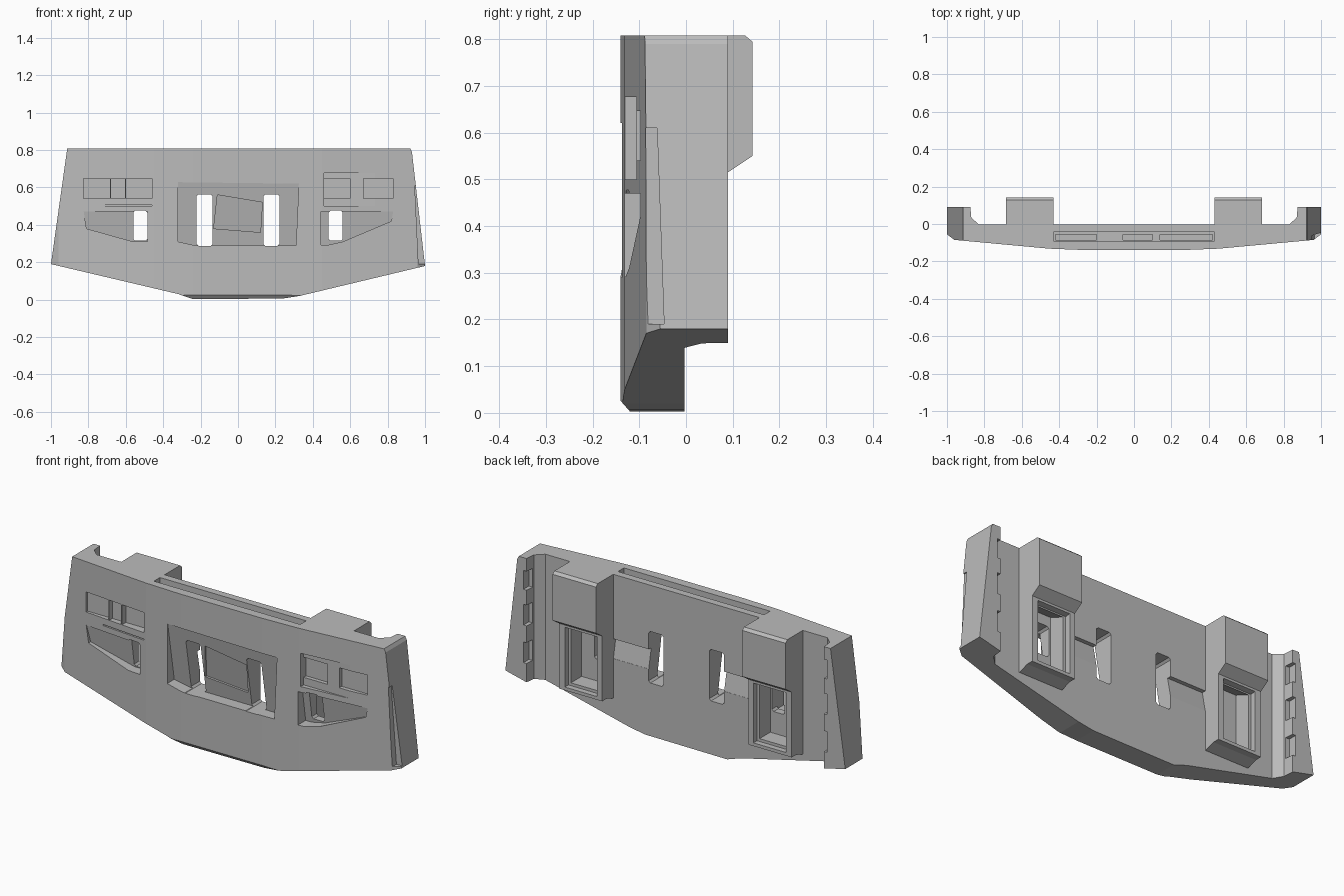
import bpy, bmesh

if "Cube" in bpy.data.objects:
    bpy.data.objects.remove(bpy.data.objects["Cube"], do_unlink=True)

grey = bpy.data.materials.new("plain grey")
grey.use_nodes = True
COLOUR = (0.5, 0.5, 0.5, 1)
grey.diffuse_color = COLOUR
grey.node_tree.nodes["Principled BSDF"].inputs["Base Color"].default_value = COLOUR


def prism(name, pts, axis, a, b):
    """Extrude a 2D outline along an axis; b may be a function of the outline point."""
    place = {"x": lambda u, v, w: (w, u, v),
             "y": lambda u, v, w: (u, w, v),
             "z": lambda u, v, w: (u, v, w)}[axis]
    far = b if callable(b) else (lambda u, v: b)
    bm = bmesh.new()
    lo = [bm.verts.new(place(u, v, a)) for u, v in pts]
    hi = [bm.verts.new(place(u, v, far(u, v))) for u, v in pts]
    bm.faces.new(lo)
    bm.faces.new(hi)
    for i in range(len(pts)):
        j = (i + 1) % len(pts)
        bm.faces.new((lo[i], lo[j], hi[j], hi[i]))
    bmesh.ops.recalc_face_normals(bm, faces=bm.faces)
    mesh = bpy.data.meshes.new(name)
    bm.to_mesh(mesh)
    bm.free()
    mesh.materials.append(grey)
    ob = bpy.data.objects.new(name, mesh)
    bpy.context.collection.objects.link(ob)
    return ob


def rect(u0, u1, v0, v1):
    return [(u0, v0), (u1, v0), (u1, v1), (u0, v1)]


def combine(target, tool, operation="DIFFERENCE"):
    mod = target.modifiers.new("shape", "BOOLEAN")
    mod.operation, mod.object, mod.solver = operation, tool, "EXACT"
    bpy.context.view_layer.objects.active = target
    bpy.ops.object.modifier_apply(modifier=mod.name)
    bpy.data.objects.remove(tool, do_unlink=True)


def slope(z0, y0, z1, y1):
    """Pocket floor running from depth y0 at z0 to y1 at z1."""
    return lambda u, v: y0 + (v - z0) / (z1 - z0) * (y1 - y0)


# Main panel: bowed plan with thick ends, trimmed to the front outline
half = [(0.24, -0.14), (0.45, -0.132), (0.96, -0.085), (1.0, -0.055),
        (1.0, 0.09), (0.875, 0.09), (0.87, 0.035), (0.83, -0.003)]
panel = prism("panel", half + [(-x, y) for x, y in reversed(half)], "z", -0.1, 0.808)
outline = [(-0.24, 0.003), (0.24, 0.006), (0.33, 0.02), (1, 0.18), (0.93, 0.79),
           (0.91, 0.83), (-0.91, 0.83), (-1, 0.19), (-0.32, 0.03)]
combine(panel, prism("outline", outline, "y", -0.5, 0.5), "INTERSECT")
combine(panel, prism("lower_chamfer", [(-0.2, -0.05), (-0.113, -0.005), (-0.142, 0.028), (-0.2, 0.028)],
                     "x", -0.6, 0.6))

# Rear hooks with a sloped underside
hook = [(-0.02, 0.808), (0.127, 0.808), (0.142, 0.795), (0.142, 0.55), (0.09, 0.515),
        (0.09, 0.168), (0.055, 0.168), (0, 0.15), (-0.02, 0.15)]
for s in (-1, 1):
    combine(panel, prism("hook", hook, "x", s * 0.43, s * 0.685), "UNION")
    # Open pocket in the lower half of each hook
    combine(panel, prism("hook_pocket", [(-0.03, 0.2), (0.2, 0.2), (0.2, 0.48), (0.09, 0.48), (-0.03, 0.53)],
                         "x", s * 0.475, s * 0.635))
    combine(panel, prism("pocket_mouth", [(0.06, 0.185), (0.2, 0.185), (0.2, 0.514), (0.06, 0.5)],
                         "x", s * 0.46, s * 0.65))

# Front centre recess, deeper towards its lower edge
centre = [(-0.32, 0.31), (-0.23, 0.29), (0.31, 0.29), (0.325, 0.62), (-0.32, 0.628)]
combine(panel, prism("centre_recess", centre, "y", -0.3, slope(0.63, -0.134, 0.29, -0.075)))
tilted = [(-0.13, 0.38), (0.12, 0.36), (0.13, 0.52), (-0.11, 0.56)]
combine(panel, prism("tilted_inset", tilted, "y", -0.3, slope(0.56, -0.112, 0.36, -0.075)))

# Front side pockets
combine(panel, prism("left_step", rect(0.46, 0.86, 0.5, 0.677), "y", -0.3, -0.106))
for x0, x1 in ((0.46, 0.6), (0.67, 0.83), (-0.825, -0.685), (-0.68, -0.605), (-0.6, -0.46)):
    combine(panel, prism("upper_pocket", rect(x0, x1, 0.54, 0.647), "y", -0.3, -0.085))
combine(panel, prism("right_groove", rect(-0.72, -0.46, 0.5, 0.506), "y", -0.3, -0.1))
lower_right = [(-0.81, 0.38), (-0.56, 0.31), (-0.485, 0.31), (-0.485, 0.47), (-0.825, 0.47)]
lower_left = [(0.445, 0.292), (0.48, 0.292), (0.56, 0.31), (0.82, 0.42), (0.83, 0.47), (0.445, 0.47)]
for pts in (lower_right, lower_left):
    combine(panel, prism("lower_pocket", pts, "y", -0.3, slope(0.47, -0.095, 0.31, -0.07)))

for s in (-1, 1):
    # Through windows with clipped corners
    for x0, x1, z0, z1 in ((0.135, 0.222, 0.288, 0.562), (0.485, 0.56, 0.315, 0.477)):
        c = 0.01
        win = [(x0 + c, z0), (x1 - c, z0), (x1, z0 + c), (x1, z1 - c),
               (x1 - c, z1), (x0 + c, z1), (x0, z1 - c), (x0, z0 + c)]
        combine(panel, prism("window", [(s * x, z) for x, z in win], "y", -0.3, 0.05))
    # Shallow rear channel from window to hook
    combine(panel, prism("rear_channel", [(0.02, 0.36), (0.02, 0.465), (-0.025, 0.465), (-0.004, 0.36)],
                         "x", s * 0.2, s * 0.43))
    # Steps along the inner edge of the thick ends
    for z0, z1 in ((0.25, 0.36), (0.45, 0.56), (0.64, 0.74)):
        combine(panel, prism("edge_step", rect(0.045, 0.15, z0, z1), "x", s * 0.85, s * 0.893))

# Long slot in the top edge
combine(panel, prism("top_slot", rect(-0.43, 0.43, -0.092, -0.042), "z", 0.75, 1))
for x0, x1 in ((-0.42, -0.2), (-0.06, 0.1), (0.14, 0.42)):
    combine(panel, prism("slot_well", rect(x0, x1, -0.085, -0.055), "z", 0.69, 1))

# Tapered notch down the outer left corner
notch = [(0.965, 0.19), (1.1, 0.19), (1.1, 0.61), (0.945, 0.61)]
combine(panel, prism("corner_notch", notch, "y", -0.3, slope(0.19, -0.047, 0.61, -0.062)))
